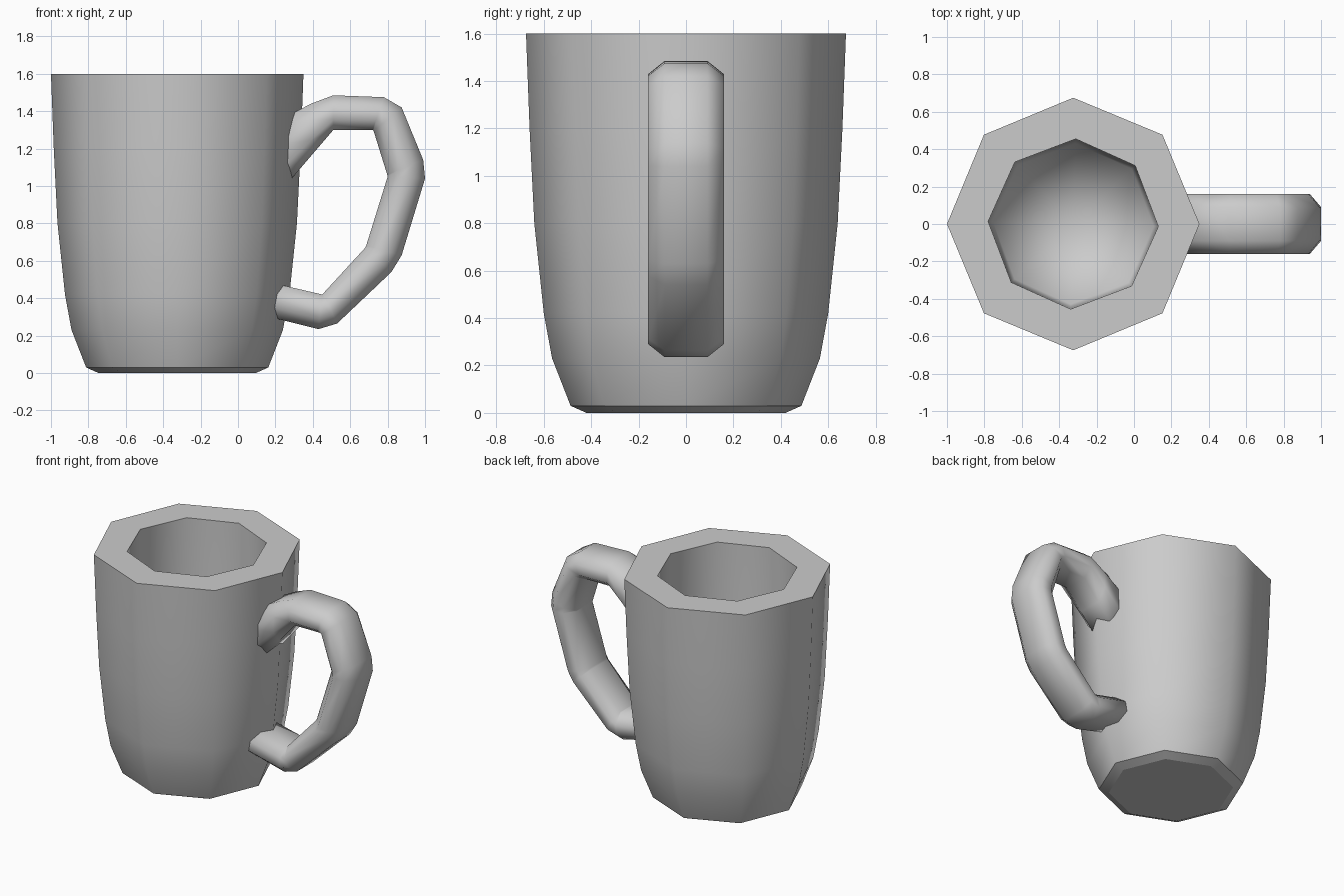
import bpy, bmesh
from math import cos, sin, pi
from mathutils import Vector

cube = bpy.data.objects.get("Cube")
if cube:
    bpy.data.objects.remove(cube, do_unlink=True)

# One plain grey for the whole mug
grey = bpy.data.materials.new("plain_grey")
grey.use_nodes = True
colour = (0.6, 0.6, 0.6, 1)
grey.diffuse_color = colour
for node in grey.node_tree.nodes:
    if node.type == 'BSDF_PRINCIPLED':
        node.inputs["Base Color"].default_value = colour


def skin(name, rings, sharp_rings=(), caps=False):
    """Join successive point rings with quads; chosen rings stay sharp."""
    bm = bmesh.new()
    loops = [[bm.verts.new(p) for p in ring] for ring in rings]
    n = len(loops[0])
    for a, b in zip(loops, loops[1:]):
        for i in range(n):
            j = (i + 1) % n
            bm.faces.new((a[i], a[j], b[j], b[i]))
    if caps:
        bm.faces.new(loops[0])
        bm.faces.new(loops[-1])
    for face in bm.faces:
        face.smooth = True
    for r in sharp_rings:
        for i in range(n):
            edge = bm.edges.get((loops[r][i], loops[r][(i + 1) % n]))
            edge.smooth = False
    bmesh.ops.remove_doubles(bm, verts=bm.verts, dist=0.0005)
    bmesh.ops.recalc_face_normals(bm, faces=bm.faces)
    mesh = bpy.data.meshes.new(name)
    bm.to_mesh(mesh)
    bm.free()
    mesh.materials.append(grey)
    obj = bpy.data.objects.new(name, mesh)
    bpy.context.collection.objects.link(obj)
    return obj


# Cup: eight-sided lathe, from the underside up, over the rim and down inside
CENTRE_X = -0.325
outside = [(0, 0), (0.42, 0), (0.487, 0.03), (0.565, 0.23), (0.6, 0.42),
           (0.64, 0.8), (0.66, 1.2), (0.675, 1.6)]
inside = [(0.455, 1.6), (0.45, 0.8), (0.43, 0.35), (0, 0.17)]


def octagon(radius, z, twist=0):
    return [Vector((CENTRE_X + radius * cos(k * pi / 4 + twist),
                    radius * sin(k * pi / 4 + twist), z)) for k in range(8)]


rings = [octagon(r, z) for r, z in outside]
rings += [octagon(r, z, -0.03) for r, z in inside]
skin("cup", rings, sharp_rings=(1, 2, 7, 8))

# Handle: chamfered section swept between outer and inner outlines (x, z)
stations = [((0.2, 1.34), (0.2, 0.94)), ((0.39, 1.44), (0.39, 1.16)),
            ((0.51, 1.485), (0.51, 1.3)), ((0.78, 1.475), (0.72, 1.3)),
            ((0.875, 1.42), (0.725, 1.295)), ((0.99, 1.14), (0.798, 1.06)),
            ((1.0, 1.04), (0.8, 1.05)), ((0.875, 0.63), (0.685, 0.68)),
            ((0.82, 0.54), (0.68, 0.67)), ((0.53, 0.265), (0.455, 0.425)),
            ((0.43, 0.235), (0.45, 0.42)), ((0.15, 0.305), (0.15, 0.49))]
quarter = [(0.16, 0.4), (0.09, 1)]
half = quarter + [(-y, t) for y, t in reversed(quarter)]
section = half + [(-y, -t) for y, t in half]


def handle_ring(outer, inner):
    top, low = Vector((outer[0], 0, outer[1])), Vector((inner[0], 0, inner[1]))
    mid, arm = (top + low) / 2, (top - low) / 2
    return [mid + arm * t + Vector((0, y, 0)) for y, t in section]


skin("handle", [handle_ring(o, i) for o, i in stations], caps=True)
